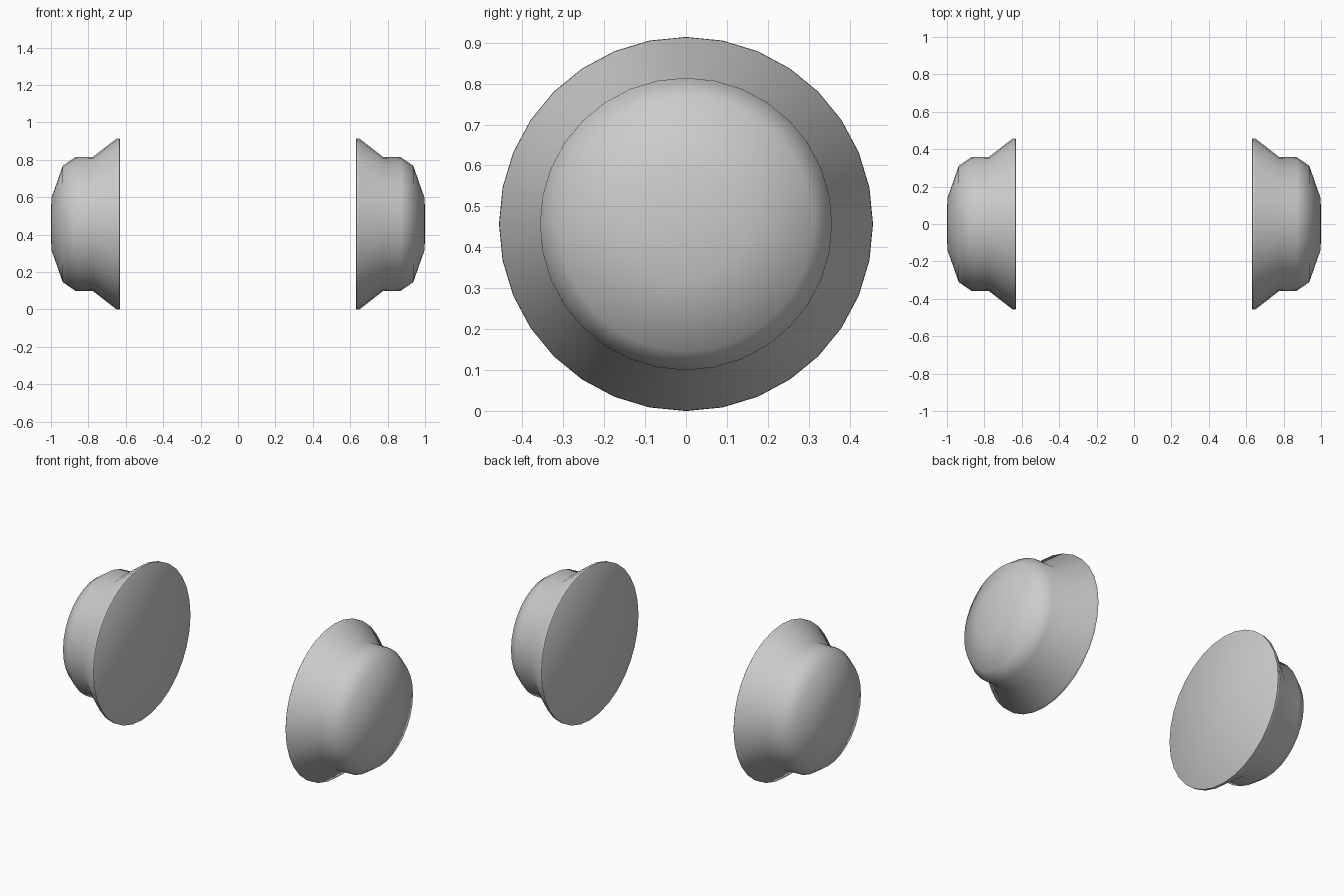
import bpy, bmesh, math

if "Cube" in bpy.data.objects:
    bpy.data.objects.remove(bpy.data.objects["Cube"])

SEG = 32
CENTER_Z = 0.457
# lathe profile: (distance from centre along x, radius)
PROFILE = [(0.63, 0.452), (0.634, 0.457), (0.65, 0.456), (0.775, 0.359),
           (0.87, 0.357), (0.937, 0.311), (0.998, 0.138)]


def knob(name, side):
    bm = bmesh.new()
    rings = []
    for x, r in PROFILE:
        rings.append([bm.verts.new((side * x,
                                    r * math.sin(2 * math.pi * i / SEG),
                                    CENTER_Z + r * math.cos(2 * math.pi * i / SEG)))
                      for i in range(SEG)])
    # flared side walls
    for a, b in zip(rings, rings[1:]):
        for i in range(SEG):
            j = (i + 1) % SEG
            bm.faces.new((a[i], a[j], b[j], b[i]))
    # flat inner face and slightly domed outer cap
    bm.faces.new(rings[0])
    tip = bm.verts.new((side * 1.0, 0, CENTER_Z))
    for i in range(SEG):
        bm.faces.new((rings[-1][i], rings[-1][(i + 1) % SEG], tip))
    bmesh.ops.recalc_face_normals(bm, faces=bm.faces[:])
    me = bpy.data.meshes.new(name)
    bm.to_mesh(me)
    bm.free()
    ob = bpy.data.objects.new(name, me)
    bpy.context.collection.objects.link(ob)
    bpy.ops.object.select_all(action='DESELECT')
    ob.select_set(True)
    bpy.context.view_layer.objects.active = ob
    bpy.ops.object.shade_smooth_by_angle(angle=math.radians(50))
    return ob


# mirrored pair of flared round caps
knob("left_cap", -1)
knob("right_cap", 1)
